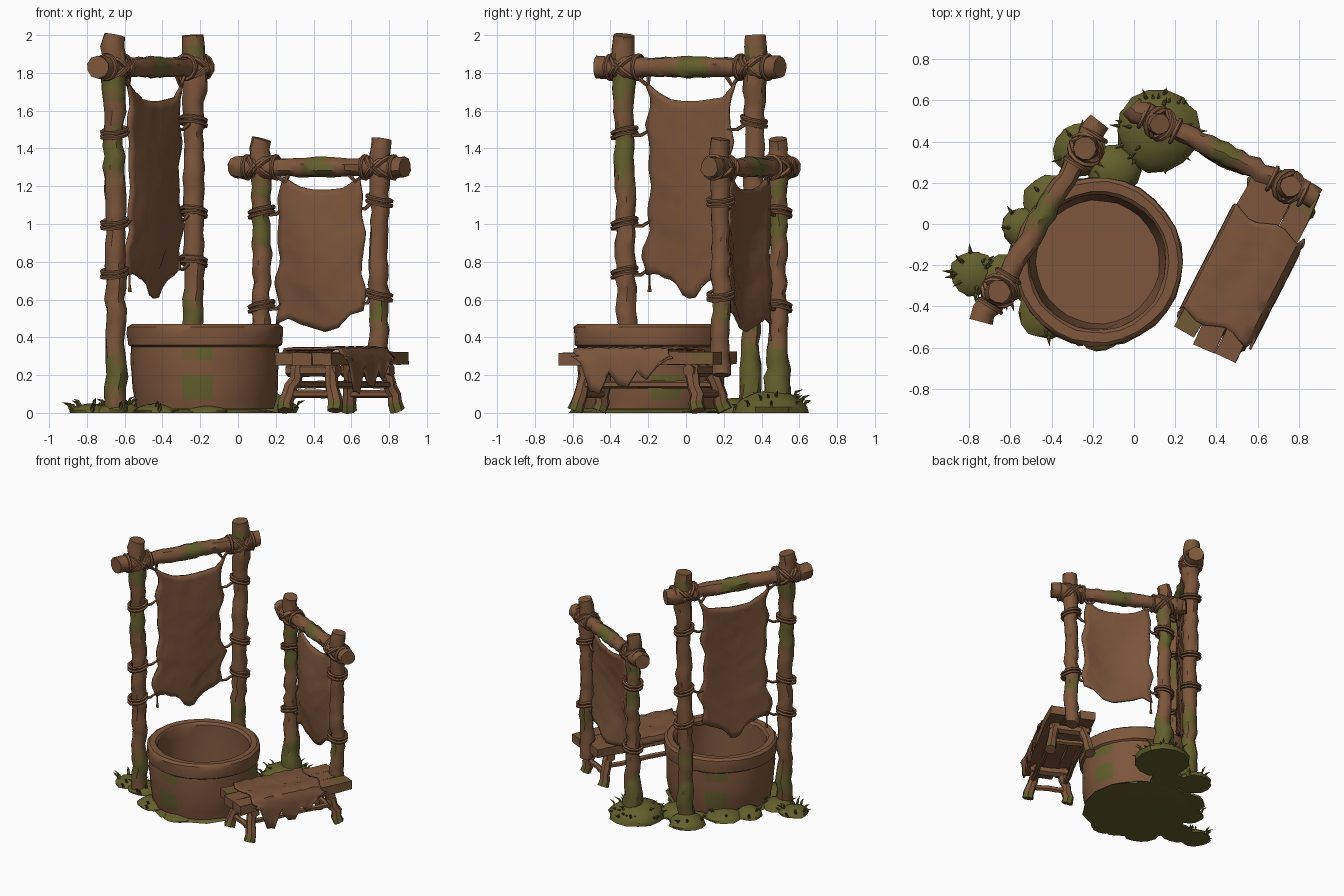
import bpy, bmesh, math, random
from mathutils import Vector as V

if "Cube" in bpy.data.objects:
    bpy.data.objects.remove(bpy.data.objects["Cube"])

random.seed(4)
Z = V((0, 0, 1))


def material(name, col):
    m = bpy.data.materials.new(name)
    m.diffuse_color = (*col, 1)
    m.use_nodes = True
    m.node_tree.nodes["Principled BSDF"].inputs["Base Color"].default_value = m.diffuse_color
    return m


WOOD = material("brown wood", (0.205, 0.092, 0.043))
MIX = material("mossy wood", (0.165, 0.098, 0.034))
MOSS = material("moss green", (0.125, 0.115, 0.026))
HIDE = material("brown hide", (0.20, 0.090, 0.043))


def finish(name, bm, mats, angle=40):
    bmesh.ops.recalc_face_normals(bm, faces=bm.faces)
    me = bpy.data.meshes.new(name)
    bm.to_mesh(me)
    bm.free()
    for m in mats:
        me.materials.append(m)
    me.shade_smooth()
    me.set_sharp_from_angle(angle=math.radians(angle))
    ob = bpy.data.objects.new(name, me)
    bpy.context.collection.objects.link(ob)
    return ob


def lerp_list(vals, t):
    f = max(0, min(0.9999, t)) * (len(vals) - 1)
    i = int(f)
    return vals[i] + (vals[i + 1] - vals[i]) * (f - i)


def add_tube(bm, pts, radii, sides=8, closed=False, axis=None, jitter=0.0,
             flat=1.0, phase=0.0, rule=None, ref=None):
    """Sweep a round section along points; rule(ring, angle) picks the colour slot."""
    pts = [V(p) for p in pts]
    n, rings = len(pts), []
    for i, p in enumerate(pts):
        a, b = (pts[i - 1], pts[(i + 1) % n]) if closed else (pts[max(i - 1, 0)], pts[min(i + 1, n - 1)])
        d = axis or (b - a).normalized()
        r0 = ref or (V((1, 0, 0)) if abs(d.z) > 0.8 else Z)
        side = d.cross(r0).normalized()
        up = side.cross(d)
        ring = []
        for k in range(sides):
            an = phase + 2 * math.pi * k / sides
            r = radii[i] * (1 + random.uniform(-jitter, jitter))
            ring.append(bm.verts.new(p + up * math.cos(an) * r * flat + side * math.sin(an) * r))
        rings.append(ring)
    for i in range(n if closed else n - 1):
        A, B = rings[i], rings[(i + 1) % n]
        for k in range(sides):
            f = bm.faces.new((A[k], A[(k + 1) % sides], B[(k + 1) % sides], B[k]))
            if rule:
                f.material_index = rule(i, phase + 2 * math.pi * (k + 0.5) / sides)
    if not closed:
        bm.faces.new(rings[0][::-1])
        bm.faces.new(rings[-1])


def log(name, p0, p1, radii, bands=(), n=24, sides=10, jitter=0.07, wob=0.008, **kw):
    """Knobbly log; bands are mossy stretches given as fractions of its length."""
    p0, p1 = V(p0), V(p1)
    pts, rs = [], []
    for i in range(n + 1):
        t = i / n
        w = V((random.uniform(-wob, wob), random.uniform(-wob, wob), 0))
        pts.append(p0.lerp(p1, t) + w)
        rs.append(lerp_list(radii, t))

    def rule(i, an):
        t = (i + 0.5) / n + 0.015 * math.sin(2 * an + i)
        for a, b in bands:
            if a < t < b:
                return 2
            if a - 0.03 < t < b + 0.03:
                return 1
        return 0
    bm = bmesh.new()
    add_tube(bm, pts, rs, sides, jitter=jitter, rule=rule, **kw)
    return finish(name, bm, (WOOD, MIX, MOSS))


def ring_pts(c, normal, r, n=12):
    normal = V(normal).normalized()
    u = normal.orthogonal().normalized()
    w = normal.cross(u)
    return [V(c) + (u * math.cos(2 * math.pi * k / n) + w * math.sin(2 * math.pi * k / n)) * r for k in range(n)]


def sheet(name, func, nu, nv, thick):
    bm = bmesh.new()
    g = [[bm.verts.new(func(i / nu, j / nv)) for j in range(nv + 1)] for i in range(nu + 1)]
    for i in range(nu):
        for j in range(nv):
            bm.faces.new((g[i][j], g[i + 1][j], g[i + 1][j + 1], g[i][j + 1]))
    ob = finish(name, bm, (HIDE,), 50)
    mod = ob.modifiers.new("thickness", "SOLIDIFY")
    mod.thickness, mod.offset = thick, 0


def rack(label, A, B, beam, beam_z, bands, hide, ties, dent, rb):
    """Two posts, a beam, lashings and a hide tied between them."""
    A, B = V(A), V(B)
    mid, ax = (A + B) / 2, (B - A).normalized()
    half = (B - A).length / 2
    nrm = ax.cross(Z)
    log(label + "_beam", (*beam[0], beam_z), (*beam[1], beam_z), [rb * 1.1, rb * 1.25, rb * .95, rb, rb * 1.1, rb, rb * .95, rb * 1.2, rb * 1.1], bands)
    left, right, bottom, top = hide

    def place(u, v):
        s = lerp_list(left, v) * (1 - u) + lerp_list(right, v) * u
        z = lerp_list(bottom, u) * (1 - v) + lerp_list(top, u) * v
        bulge = dent * math.sin(math.pi * u) * math.sin(math.pi * v) + random.uniform(-.004, .004)
        return mid + ax * s + nrm * bulge + Z * z
    sheet(label + "_hide", place, 14, 22, 0.014)
    bm = bmesh.new()
    for P in (A, B):          # crossed lashings at each joint
        c = P + Z * beam_z
        for s in (-1, 1):
            for o in (-.012, .012):
                add_tube(bm, ring_pts(c + ax * o, ax + Z * s, rb * 1.5), [.013] * 12, 5, True, ref=ax + Z * s)
            add_tube(bm, ring_pts(c + ax * s * .085, ax, rb * 1.2), [.012] * 12, 5, True, ref=ax)
    for sgn, P, edge in ((-1, A, left), (1, B, right)):
        for z in ties:        # side ties wrapped round the posts
            zz = z + .03 * sgn
            v = (z - bottom[0]) / (top[0] - bottom[0])
            e = mid + ax * (lerp_list(edge, v) * .93) + Z * z
            for o in (0, .025):
                add_tube(bm, ring_pts(P + Z * (zz + o), Z + ax * .25 * sgn, .068), [.011] * 12, 5, True, ref=Z)
            q = P + Z * zz - ax * sgn * .05
            add_tube(bm, [e, e.lerp(q, .5) - Z * .015, q], [.008, .01, .012], 5)
        h = mid + ax * edge[-1] * .92 + Z * (top[0] - .03)
        for o in (-.07, .03):  # straps up to the beam
            add_tube(bm, [h, mid + ax * (edge[-1] + o) + Z * (beam_z - rb * .6)], [.009, .013], 5)
    e = mid + ax * left[0] * .95 + Z * (bottom[0] + .04)
    add_tube(bm, [e, e - Z * .09, e - Z * .13], [.006, .006, .012], 5)
    finish(label + "_ropes", bm, (WOOD,))


# Tall rack
post_r = [.055, .062, .05, .054, .052, .056, .05, .058, .054, .05, .06, .068, .056]
log("tall_front_post", (-.645, -.31, .02), (-.66, -.33, 2), post_r, [(.05, .14), (.64, .73), (.84, .89)], 34)
log("tall_back_post", (-.24, .335, .02), (-.23, .37, 2), post_r, [(.04, .16), (.23, .27), (.93, .95)], 34)
rack("tall_rack", (-.655, -.325, 0), (-.235, .36, 0), ((-.745, -.47), (-.165, .505)), 1.83, [(.47, .6)],
     ([-.26, -.3, -.24, -.26, -.23, -.25, -.24, -.27, -.23, -.28], [.26, .24, .3, .24, .25, .23, .28, .25, .25, .29],
      [.73, .74, .71, .7, .61, .6, .68, .71, .73, .77], [1.76, 1.7, 1.66, 1.65, 1.65, 1.66, 1.67, 1.75]),
     (.76, 1.02, 1.5), .02, .053)

# Short rack
log("short_back_post", (.13, .485, .03), (.12, .49, 1.45), [.075, .07, .055, .048, .047, .05, .047, .05, .056, .05],
    [(.02, .2), (.63, .72), (.79, .83)], 28)
log("short_front_post", (.74, .185, .2), (.755, .18, 1.45), [.05, .053, .048, .052, .05, .047, .05, .058, .052],
    [(.24, .28)], 26)
rack("short_rack", (.125, .488, 0), (.748, .183, 0), ((-.025, .565), (.885, .125)), 1.3, [(.44, .56)],
     ([-.26, -.24, -.27, -.23, -.25, -.24, -.25, -.22], [.25, .27, .24, .25, .27, .24, .25, .23],
      [.47, .5, .47, .45, .43, .45, .52, .54], [1.25, 1.2, 1.18, 1.18, 1.19, 1.25]),
     (.58, 1.08), .05, .05)

# Round tub: outer wall, rolled rim, inner wall and floor
tub = [(.02, .365), (.07, .375), (.13, .385), (.2, .39), (.28, .392), (.35, .39), (.36, .405), (.42, .412),
       (.455, .408), (.47, .39), (.468, .345), (.45, .33), (.37, .328), (.22, .315), (.08, .3)]


def tub_moss(i, an):
    d = math.sin(an * 3 + .9) + .5 * math.sin(an * 7)
    return 2 if (i == 4 and d > 1.05) or (i in (1, 2) and d > .75) else (1 if i in (1, 2, 4) and d > .6 else 0)


bm = bmesh.new()
add_tube(bm, [(-.175, -.185, z) for z, r in tub], [r for z, r in tub], 30, axis=Z, jitter=.012, rule=tub_moss)
finish("tub", bm, (WOOD, MIX, MOSS), 30)

# Bench, built along its own slanted axis
BC, BA = V((.545, -.195, 0)), V((.456, .89, 0)).normalized()
BX = BA.cross(Z)


def bench(a, x, z):
    return BC + BA * a + BX * x + Z * z


for k, (x, a0, a1) in enumerate(((-.115, -.43, .44), (0, -.46, .42), (.115, -.45, .46))):
    log("bench_plank_%d" % (k + 1), bench(a0, x, .285), bench(a1, x, .29), [.078, .08, .076, .08, .078],
        [(-.05, .06)] if k == 0 else [(.95, 1.1)] if k == 2 else [], 8, 4, .05, .004, flat=.6, phase=math.pi / 4)
for a in (-1, 1):
    log("bench_crossbar", bench(a * .31, -.15, .225), bench(a * .31, .15, .225), [.035, .035], n=4, sides=6)
    log("bench_end_rail", bench(a * .34, -.13, .1), bench(a * .34, .13, .1), [.022, .022], n=4, sides=6)
    log("bench_side_rail", bench(-.32, a * .12, .15), bench(.32, a * .12, .15), [.02, .02], n=6, sides=6)
    for x in (-1, 1):
        log("bench_leg", bench(a * .37, x * .15, .012), bench(a * .3, x * .095, .26), [.042, .036, .038],
            [(-.1, .15)], 6, 7)

# Hide draped over the bench with a ragged hanging flap
drape_x = [-.185, -.172, -.09, 0, .09, .172, .19, .2, .205]
drape_z = [.29, .335, .342, .338, .345, .338, .3, .25, .2]
ragged = [.02, .3, 1.6, 1.75, .7, 1.3, 1.4, .7, 1.1, .5, .1]


def drape(u, v):
    x, z = lerp_list(drape_x, v), lerp_list(drape_z, v)
    if z < .3 and x > 0:
        z = .3 - (.3 - z) * lerp_list(ragged, u) * 1.15
    return bench(-.34 + .56 * u + .02 * math.sin(v * 17), x, z + random.uniform(-.005, .005))


sheet("bench_hide", drape, 20, 16, 0.012)

# Mossy mounds with grass blades: x, y, radius, height, blades
for x, y, r, h, blades in ((.115, .455, .205, .12, 26), (-.175, -.185, .4, .03, 0), (-.16, -.51, .11, .04, 0),
                           (-.43, -.43, .13, .05, 4), (-.54, -.02, .1, .07, 5), (-.4, .1, .14, .06, 3),
                           (-.1, .26, .13, .08, 4), (-.26, .36, .13, .08, 9), (-.63, -.27, .12, .06, 8),
                           (-.78, -.24, .11, .05, 14)):
    bm = bmesh.new()
    add_tube(bm, [(x, y, h * t) for t in (0, .25, .6, .88, 1)], [r, r * .97, r * .8, r * .45, r * .1],
             14, axis=Z, jitter=.07)
    for k in range(blades):
        an = random.uniform(0, 2 * math.pi)
        q = r * random.uniform(.5, .92)
        d = V((math.cos(an), math.sin(an), 0))
        b = V((x, y, h * (1 - (q / r) ** 2) * .8)) + d * q
        ln = random.uniform(.03, .06)
        add_tube(bm, [b, b + d * ln * .4 + Z * ln * .7, b + d * ln + Z * ln * .9], [.012, .008, .001], 4)
    finish("moss_mound", bm, (MOSS,), 35)
